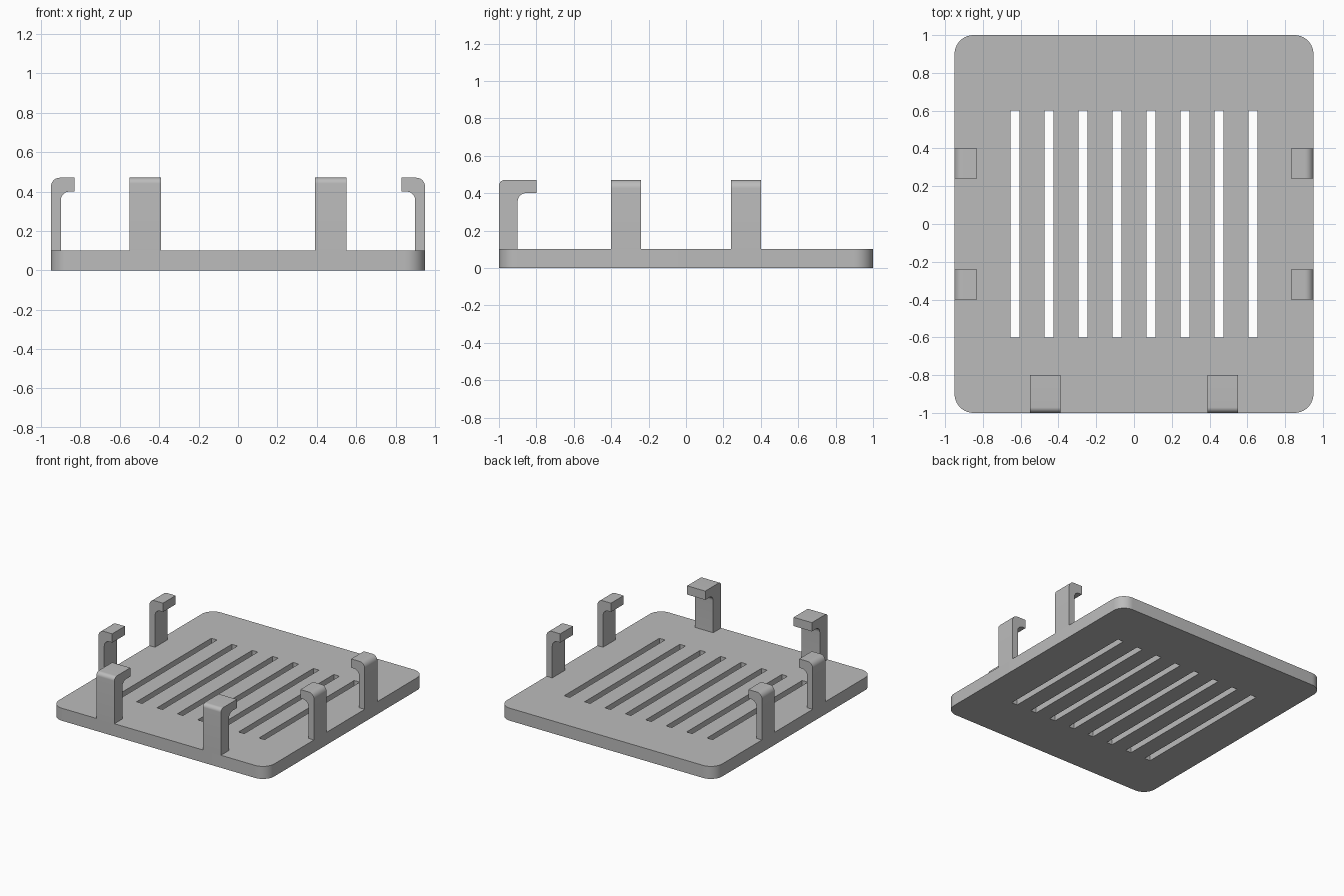
import bpy, bmesh
from math import pi, sin, cos, radians
from mathutils import Matrix

if "Cube" in bpy.data.objects:
    bpy.data.objects.remove(bpy.data.objects["Cube"])

grey = bpy.data.materials.new("plain grey")
grey.use_nodes = True
grey.diffuse_color = (0.5, 0.5, 0.5, 1)
grey.node_tree.nodes["Principled BSDF"].inputs["Base Color"].default_value = (0.5, 0.5, 0.5, 1)

BASE = 0.1        # plate thickness
HALF_X, HALF_Y = 0.95, 1.0


def arc(cx, cy, r, start, end, steps=10):
    """Points on an arc, angles in degrees."""
    angles = [radians(start + (end - start) * i / steps) for i in range(steps + 1)]
    return [(cx + r * cos(a), cy + r * sin(a)) for a in angles]


def extrude(name, outline, depth, matrix=Matrix()):
    """Prism from an outline in the local xy plane, raised along local z."""
    bm = bmesh.new()
    face = bm.faces.new([bm.verts.new((x, y, 0)) for x, y in outline])
    top = bmesh.ops.extrude_face_region(bm, geom=[face])["geom"]
    bmesh.ops.translate(bm, vec=(0, 0, depth),
                        verts=[v for v in top if isinstance(v, bmesh.types.BMVert)])
    bm.transform(matrix)
    bmesh.ops.recalc_face_normals(bm, faces=bm.faces)
    mesh = bpy.data.meshes.new(name)
    bm.to_mesh(mesh)
    bm.free()
    mesh.materials.append(grey)
    obj = bpy.data.objects.new(name, mesh)
    bpy.context.collection.objects.link(obj)
    return obj


def smooth(obj):
    bpy.ops.object.select_all(action='DESELECT')
    obj.select_set(True)
    bpy.context.view_layer.objects.active = obj
    bpy.ops.object.shade_smooth_by_angle(angle=radians(30))


# Rounded base plate
r = 0.1
cx, cy = HALF_X - r, HALF_Y - r
corners = [(cx, cy), (-cx, cy), (-cx, -cy), (cx, -cy)]
outline = [p for i, (x, y) in enumerate(corners) for p in arc(x, y, r, 90 * i, 90 * i + 90)]
plate = extrude("base_plate", outline, BASE)

# Eight drainage slots cut through the plate
bm = bmesh.new()
for i in range(8):
    place = Matrix.Translation(((i - 3.5) * 0.18, 0, BASE / 2)) @ Matrix.Diagonal((0.05, 1.2, 0.4, 1))
    bmesh.ops.create_cube(bm, size=1, matrix=place)
mesh = bpy.data.meshes.new("slot_cutter")
bm.to_mesh(mesh)
bm.free()
mesh.materials.append(grey)
cutter = bpy.data.objects.new("slot_cutter", mesh)
cutter.hide_render = True
bpy.context.collection.objects.link(cutter)
cut = plate.modifiers.new("slots", 'BOOLEAN')
cut.operation, cut.solver, cut.object = 'DIFFERENCE', 'EXACT', cutter
bpy.context.view_layer.objects.active = plate
bpy.ops.object.modifier_apply(modifier=cut.name)
bpy.data.objects.remove(cutter)
smooth(plate)


def hook(name, x, y, turn, thick, reach, r_out):
    """Upright clip whose lip points inward; (x, y) is the middle of its outer foot."""
    top, lip, r_in, width = 0.47, 0.40, 0.045, 0.16
    profile = [(0, BASE), (thick, BASE)]
    profile += arc(thick + r_in, lip - r_in, r_in, 180, 90)
    profile += [(reach, lip), (reach, top)]
    profile += arc(r_out, top - r_out, r_out, 90, 180)
    upright = Matrix.Rotation(pi / 2, 4, 'X') @ Matrix.Translation((0, 0, -width / 2))
    place = Matrix.Translation((x, y, 0)) @ Matrix.Rotation(turn, 4, 'Z')
    smooth(extrude(name, profile, width, place @ upright))


# Two front hooks, and two hooks on each side
for side, sx in (("left", 1), ("right", -1)):
    hook(f"front_hook_{side}", sx * 0.47, -HALF_Y, pi / 2, 0.1, 0.2, 0.03)
    for end, y in (("front", -0.32), ("back", 0.32)):
        hook(f"{side}_hook_{end}", sx * HALF_X, y, pi if sx > 0 else 0, 0.05, 0.12, 0.045)
